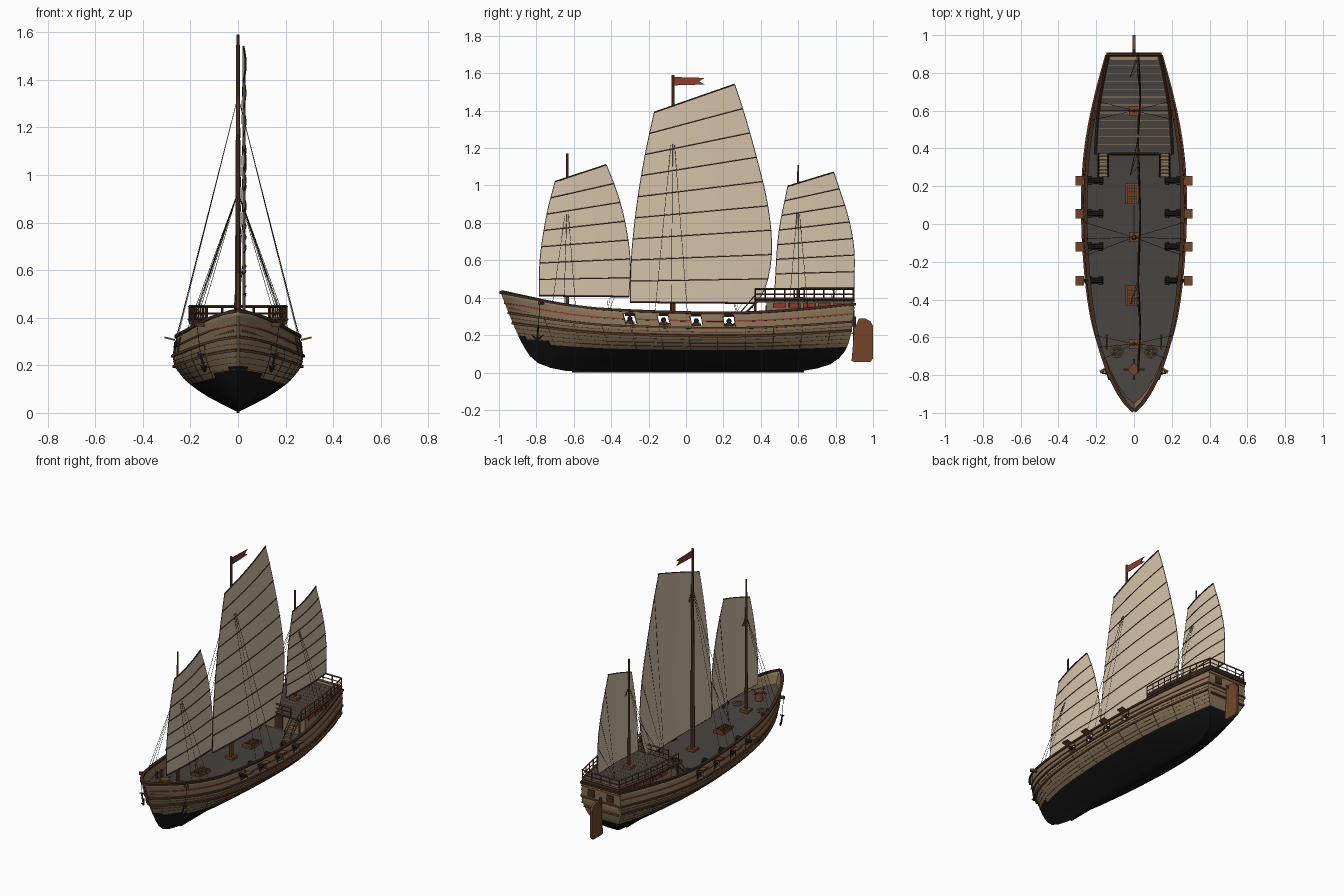
import bpy, bmesh, math
from mathutils import Vector as V, Matrix as M

if "Cube" in bpy.data.objects:
    bpy.data.objects.remove(bpy.data.objects["Cube"])

def mat(name, *c):
    m = bpy.data.materials.new(name); m.diffuse_color = (*c, 1); return m
TAN = mat("hull_tan", .25, .175, .10); BLACK = mat("bottom_black", .007, .007, .008)
DARK = mat("dark_wood", .055, .025, .013); MID = mat("brown_wood", .17, .062, .025)
DECK = mat("deck_grey", .062, .055, .049); SAIL = mat("sail_cream", .66, .54, .40)
RED = mat("red_paint", .28, .045, .030); IRON = mat("iron", .016, .016, .018)
ROPE = mat("rope_tan", .32, .22, .12); RAIL = mat("rail_brown", .105, .042, .019)
CORD = DARK

def interp(tab, x):
    """smooth curve through a small table"""
    n = len(tab); i = 0
    while i < n - 2 and x > tab[i + 1][0]: i += 1
    def slope(k):
        a, b = tab[max(k - 1, 0)], tab[min(k + 1, n - 1)]
        return (b[1] - a[1]) / (b[0] - a[0])
    (x0, y0), (x1, y1) = tab[i], tab[i + 1]
    h = x1 - x0; u = min(max((x - x0) / h, 0), 1)
    return ((2*u**3 - 3*u*u + 1) * y0 + (u**3 - 2*u*u + u) * h * slope(i)
            + (3*u*u - 2*u**3) * y1 + (u**3 - u*u) * h * slope(i + 1))

class Part:
    def __init__(s, name, m): s.name, s.m, s.bm = name, m, bmesh.new()
    def box(s, c, size, rot=M()):
        bmesh.ops.create_cube(s.bm, size=1, matrix=M.Translation(c) @ rot @ M.Diagonal((*size, 1)))
    def rod(s, a, b, r, r2=None, n=6):
        a, b = V(a), V(b); d = b - a
        bmesh.ops.create_cone(s.bm, cap_ends=True, segments=n, radius1=r, radius2=r if r2 is None else r2,
            depth=d.length, matrix=M.Translation((a + b) / 2) @ d.to_track_quat('Z', 'Y').to_matrix().to_4x4())
    def sweep(s, rings):
        rs = [[s.bm.verts.new(p) for p in r] for r in rings]; n = len(rs[0])
        for a, b in zip(rs, rs[1:]):
            for i in range(n): s.bm.faces.new((a[i], a[(i+1) % n], b[(i+1) % n], b[i]))
        s.bm.faces.new(rs[0]); s.bm.faces.new(rs[-1])
    def prism(s, pts, v): s.sweep([[V(p) for p in pts], [V(p) + V(v) for p in pts]])
    def done(s, smooth=False, recalc=True):
        if recalc: bmesh.ops.recalc_face_normals(s.bm, faces=s.bm.faces)
        me = bpy.data.meshes.new(s.name); s.bm.to_mesh(me); s.bm.free()
        o = bpy.data.objects.new(s.name, me); bpy.context.collection.objects.link(o)
        for m in (s.m if isinstance(s.m, list) else [s.m]): me.materials.append(m)
        if smooth:
            bpy.ops.object.select_all(action='DESELECT'); o.select_set(True)
            bpy.context.view_layer.objects.active = o
            bpy.ops.object.shade_smooth_by_angle(angle=math.radians(35))
        return o

# hull form: s runs bow to stern, t runs keel to rail
SHEER = [(0, .43), (.058, .408), (.168, .368), (.284, .34), (.53, .32), (.7, .32), (.85, .338), (1, .365)]
BEAM = [(0, .004), (.026, .055), (.074, .113), (.12, .153), (.21, .208), (.32, .245), (.47, .268),
        (.6, .272), (.7, .262), (.8, .236), (.9, .195), (1, .145)]
SECT = [(0, .04), (.08, .22), (.19, .46), (.36, .74), (.5, .89), (.62, .985), (.75, 1), (1, .95)]
STEM = [(0, -.64), (.05, -.74), (.13, -.81), (.3, -.865), (.6, -.925), (1, -.992)]
STERN = [(0, .62), (.05, .72), (.13, .79), (.3, .85), (.6, .885), (1, .9)]
def P(s, t):
    a, b = interp(STEM, t), interp(STERN, t)
    return V((interp(BEAM, s) * interp(SECT, t), a + (b - a) * s, .008 + (interp(SHEER, s) - .008) * t))
def s_at(y): return (y + .97) / 1.865
def deck_z(y): return interp(SHEER, s_at(y)) - .075
def flip(p): return V((-p[0], p[1], p[2]))
PORTS = [-.3, -.12, .055, .23]
S = sorted([i / 44 for i in range(45)] + [.01] + [s_at(y + d) for y in PORTS for d in (-.028, .028)])
T = [0, .04, .1, .19, .28, .36, .41, .45, .55, .65, .72, .78, .94, 1]

# hull shell with open gun ports, black below a waterline that lifts at the bow
h = Part("hull", [TAN, BLACK]); bm = h.bm
R = [[bm.verts.new(P(s, t)) for t in T] for s in S]
L = [[bm.verts.new(flip(v.co)) for v in c] for c in R]
def face(j, s, *vs):
    top = .451 if s < .03 else .411 if s < .08 else .361
    bm.faces.new(vs).material_index = int(T[j + 1] <= top)
for i in range(len(S) - 1):
    mid = (S[i] + S[i + 1]) / 2
    for j in range(len(T) - 1):
        if T[j] == .78 and any(abs(mid - s_at(y)) < .015 for y in PORTS): continue
        face(j, mid, R[i][j], R[i+1][j], R[i+1][j+1], R[i][j+1])
        face(j, mid, L[i][j+1], L[i+1][j+1], L[i+1][j], L[i][j])
    face(0, mid, L[i][0], L[i+1][0], R[i+1][0], R[i][0])
for j in range(len(T) - 1):
    face(j, 1, R[-1][j], L[-1][j], L[-1][j+1], R[-1][j+1])
    face(j, 0, L[0][j], R[0][j], R[0][j+1], L[0][j+1])
o = h.done(True, False)
md = o.modifiers.new("thickness", 'SOLIDIFY'); md.thickness = .01; md.offset = -1
k = Part("keel", BLACK); k.box((0, .01, .008), (.014, 1.24, .016)); k.done()

# main deck
d = Part("main_deck", DECK)
rows = []
for s in S[1:]:
    p = P(s, 1 - .075 / (interp(SHEER, s) - .008)); x = max(p.x - .004, .002)
    rows.append([V((a * x, p.y - .004, p.z + b)) for a, b in ((-1, 0), (1, 0), (1, -.01), (-1, -.01))])
d.sweep(rows); d.done()

# strips that follow the hull: wales, seams, stripe, cap rail
def strip(part, t, hh, out, inn=.004, s0=0, s1=1):
    ss = [s0] + [s for s in S if s0 < s < s1] + [s1]; rings = []
    for s in ss:
        ds = P(min(s + .004, 1), t) - P(max(s - .004, 0), t)
        n = ds.cross(P(s, min(t + .01, 1)) - P(s, t - .01)).normalized(); p = P(s, t); z = V((0, 0, hh / 2))
        rings.append([p - z + n * out, p + z + n * out, p + z - n * inn, p - z - n * inn])
    part.sweep(rings); part.sweep([[flip(q) for q in r] for r in rings])
w = Part("cap_rail", DARK); strip(w, 1, .013, .008, .012)
w.box((0, .899, .366), (.29, .018, .013)); w.done()
w = Part("wales", RAIL); strip(w, .74, .011, .008); strip(w, .61, .011, .009); w.done()
w = Part("plank_seams", CORD)
for t in (.42, .48, .54, .67): strip(w, t, .002, .0012)
for i in range(1, 12):
    s = i / 12 + .02
    for sx in (1, -1):
        for a, b in ((.37, .48), (.48, .6), (.62, .72)):
            q = [P(s, a), P(s, b)]
            if sx < 0: q = [flip(v) for v in q]
            w.rod(q[0], q[1], .0015, n=4)
w.done()
w = Part("red_stripe", RED)
ends = [0] + [s_at(y + e) for y in PORTS for e in (-.034, .034)] + [1]
for a, b in zip(ends[::2], ends[1::2]): strip(w, .86, .007, .004, .004, a, b)
w.done()

# guns, carriages and raised port lids
g, c, l, f = Part("cannons", IRON), Part("gun_carriages", DARK), Part("port_lids", MID), Part("port_frames", DARK)
for y in PORTS:
    z = deck_z(y)
    for sx in (1, -1):
        g.rod((sx*.165, y, z + .032), (sx*.27, y, z + .032), .014, .010, 10)
        c.box((sx*.205, y, z + .012), (.085, .034, .022))
        for dx in (.175, .235): c.rod((sx*dx, y - .024, z + .008), (sx*dx, y + .024, z + .008), .009, n=8)
        l.box((sx*.287, y, .312), (.046, .05, .007), M.Rotation(-sx*.25, 4, 'Y'))
        for e in (-.03, .03):
            a, b = P(s_at(y + e), .77), P(s_at(y + e), .95)
            f.rod((sx*a.x, a.y, a.z), (sx*b.x, b.y, b.z), .003, n=4)
for p in (g, c, l, f): p.done()

# poop house, deck and rails
PW = [(.37, .205), (.6, .19), (.75, .165), (.9, .135)]
def outline(y0, y1, z, inset=0):
    ys = [y0 + (y1 - y0) * i / 8 for i in range(9)]
    r = [(interp(PW, y) - inset, y, z) for y in ys]
    return r + [(-x, y, z) for x, y, z in reversed(r)]
p = Part("poop_house", TAN); p.prism(outline(.43, .892, .245, .008), (0, 0, .13)); p.done()
p = Part("poop_deck", DECK); p.prism(outline(.37, .9, .374), (0, 0, .012)); p.done()
p = Part("poop_planks", ROPE)
for i in range(11):
    y = .42 + i * .042; p.box((0, y, .3865), (2*interp(PW, y) - .02, .0035, .002))
p.box((0, .88, .387), (.25, .025, .003)); p.done()
p = Part("poop_rails", RAIL)
def rail(a, b, n):
    a, b = V(a), V(b)
    for z, r in ((.392, .008), (.418, .0035), (.447, .0055)): p.rod(a + V((0, 0, z)), b + V((0, 0, z)), r, n=4)
    for i in range(n + 1):
        q = a.lerp(b, i / n); p.rod(q + V((0, 0, .38)), q + V((0, 0, .45)), .004, n=4)
for sx in (1, -1):
    for i in range(5):
        ya, yb = .37 + .105*i, .37 + .105*(i + 1)
        rail((sx*interp(PW, ya), ya, 0), (sx*interp(PW, yb), yb, 0), 2)
    p.rod((sx*.195, .37, .25), (sx*.195, .37, .38), .006)
rail((-.13, .37, 0), (.13, .37, 0), 4); rail((-.135, .896, 0), (.135, .896, 0), 4)
p.done()
a, b = Part("house_panels", RED), Part("house_frames", DARK)
for y in (.5, .58, .66, .74, .82):
    for sx in (1, -1):
        for q, e, th in ((b, .034, .003), (a, .028, .005)):
            y0, y1 = y - e, y + e; x0, x1 = interp(PW, y0) - .009, interp(PW, y1) - .009
            z0, z1 = .358 - e*.42, .358 + e*.42
            q.prism([(sx*x0, y0, z0), (sx*x1, y1, z0), (sx*x1, y1, z1), (sx*x0, y0, z1)], (sx*th, 0, 0))
for x in (-.07, .07):   # stern windows
    b.box((x, .895, .31), (.046, .014, .046))
b.box((0, .43, .307), (.06, .008, .1))
a.done(); b.done()
w = Part("stern_beams", MID)
for z, ww in ((.27, .285), (.345, .285), (.21, .25)): w.box((0, .892, z), (ww, .016, .009))
w.done()

# stairs to the poop
st = Part("stairs", TAN); rl = Part("stair_rails", RAIL)
for sx in (1, -1):
    for i in range(7): st.box((sx*.163, .26 + i*.018, .26 + i*.0175), (.046, .016, .006))
    for x in (.138, .188):
        rl.rod((sx*x, .25, .25), (sx*x, .375, .375), .005, n=4)
        rl.rod((sx*x, .29, .32), (sx*x, .375, .42), .003, n=4); rl.rod((sx*x, .29, .28), (sx*x, .29, .32), .003, n=4)
st.done(); rl.done()

# hatches with gratings, mast partners
a, b = Part("hatches", MID), Part("hatch_gratings", DARK)
for x, y in ((-.01, .16), (-.01, -.38)):
    z = deck_z(y); a.box((x, y, z + .008), (.068, .11, .02))
    for i in range(-2, 3): b.box((x + i*.012, y, z + .0185), (.004, .095, .003))
    for i in range(-3, 4): b.box((x, y + i*.014, z + .0185), (.056, .004, .003))
for y, z in ((-.635, deck_z(-.635)), (-.07, deck_z(-.07)), (.6, .386)):
    a.box((0, y, z + .008), (.055, .05, .02))
a.done(); b.done()

# masts, shrouds and sails
ms, sh, sl, bt = Part("masts", MID), Part("shrouds", CORD), Part("sails", SAIL), Part("battens", DARK)
RIG = [(-.635, .24, 1.17, .011, .93, .06, 7, [(.41, -.785), (.61, -.78), (.85, -.743), (1.02, -.70)],
        [(.405, -.305), (.598, -.298), (.796, -.325), (.957, -.367), (1.11, -.426)]),
       (-.07, .23, 1.59, .015, 1.33, .085, 9, [(.375, -.298), (.61, -.292), (.877, -.265), (1.145, -.222), (1.39, -.17)],
        [(.37, .378), (.47, .43), (.66, .458), (.893, .437), (1.145, .378), (1.375, .314), (1.54, .26)]),
       (.6, .25, 1.11, .010, .93, .05, 7, [(.448, .475), (.743, .496), (.995, .544)],
        [(.45, .898), (.66, .898), (.834, .866), (1.07, .79)])]
for y, z0, z1, r, za, dy, n, le, ri in RIG:
    ms.rod((0, y, z0), (0, y, z1), r, r*.5, 10)
    for sx in (1, -1):
        for e in (-dy, 0, dy):
            q = P(s_at(y + e), 1)
            sh.rod((sx*q.x, q.y, q.z), (0, y, za), .0012, n=4)
    def pt(u, v):
        a, b = [interp([(z, yy) for z, yy in t], t[0][0] + (t[-1][0] - t[0][0])*v) for t in (le, ri)]
        zl, zr = [t[0][0] + (t[-1][0] - t[0][0])*v for t in (le, ri)]
        return V((.02 + .010*math.sin(math.pi*u), a + (b - a)*u, zl + (zr - zl)*u))
    U = [i / 8 for i in range(9)]; off = V((.0025, 0, 0))
    g = [[sl.bm.verts.new(pt(u, j / (2*n))) for u in U] for j in range(2*n + 1)]
    for j in range(2*n):
        for i in range(8): sl.bm.faces.new((g[j][i], g[j][i+1], g[j+1][i+1], g[j+1][i]))
    for j in range(n + 1):
        rr = .0045 if j in (0, n) else .003
        for i in range(8): bt.rod(pt(U[i], j/n) + off, pt(U[i+1], j/n) + off, rr, n=5)
        if 0 < j < n and j % 2 == 0:   # sheets from the trailing edge
            sh.rod(pt(1, j/n), (-.02, ri[0][1] - .12, max(z0 + .03, .3) if y < .5 else .39), .001, n=4)
    for j in range(2*n):   # edge ropes
        for u in (0, 1): sh.rod(pt(u, j/(2*n)), pt(u, (j+1)/(2*n)), .002, n=4)
ms.done(True); sh.done(); bt.done()
o = sl.done(); md = o.modifiers.new("cloth", 'SOLIDIFY'); md.thickness = .003; md.offset = 0

# flag and rudder
p = Part("flag", RED)
p.prism([(-.002, y, z) for y, z in ((-.07, 1.535), (.1, 1.54), (.07, 1.557), (.1, 1.575), (-.07, 1.58))], (.004, 0, 0)); p.done()
p = Part("rudder", MID)
p.prism([(-.008, y, z) for y, z in ((.885, .062), (.9, .055), (.985, .055), (1, .075), (1, .25), (.985, .275),
        (.96, .288), (.925, .29), (.9, .23))], (.016, 0, 0))
p.rod((0, .9, .1), (0, .9, .3), .008, n=8); p.done()

# bow gear: capstan, bitts, rope coils, catheads and anchors
a, b, c, r = Part("capstan", MID), Part("bitts_and_catheads", RAIL), Part("anchors", IRON), Part("rope_coils", ROPE)
z = deck_z(-.77)
a.rod((0, -.77, z), (0, -.77, z + .05), .026, .018, 12); a.rod((0, -.77, z + .05), (0, -.77, z + .062), .028, n=12)
a.rod((-.055, -.77, z + .056), (.055, -.77, z + .056), .005); a.rod((0, -.825, z + .056), (0, -.715, z + .056), .005)
for sx in (1, -1):
    b.box((sx*.162, -.775, .372), (.04, .016, .016), M.Rotation(-sx*.5, 4, 'Z'))
    for y in (-.6, -.65): b.rod((sx*.145, y, deck_z(y)), (sx*.145, y, deck_z(y) + .05), .007, n=8)
    b.rod((sx*.145, -.665, deck_z(-.62) + .035), (sx*.145, -.585, deck_z(-.62) + .035), .005)
    for i in range(3):
        ring = [V((sx*.09 + (.03 - i*.007)*math.cos(q*math.pi/8), -.675 + (.03 - i*.007)*math.sin(q*math.pi/8),
                   deck_z(-.68) + .006 + i*.005)) for q in range(17)]
        for q0, q1 in zip(ring, ring[1:]): r.rod(q0, q1, .004, n=5)
    c.rod((sx*.172, -.78, .37), (sx*.158, -.79, .25), .0015, n=5)
    c.rod((sx*.158, -.79, .25), (sx*.14, -.795, .175), .005); c.rod((sx*.17, -.79, .245), (sx*.142, -.79, .245), .004)
    for e in (-.03, .03): c.rod((sx*.14, -.795, .175), (sx*(.145 + e*.4), -.795 + e, .2), .006, .003)
for p in (a, b, c, r): p.done()

for m in bpy.data.materials:
    if m.users and not m.is_grease_pencil:
        m.use_nodes = True
        m.node_tree.nodes["Principled BSDF"].inputs["Base Color"].default_value = m.diffuse_color
